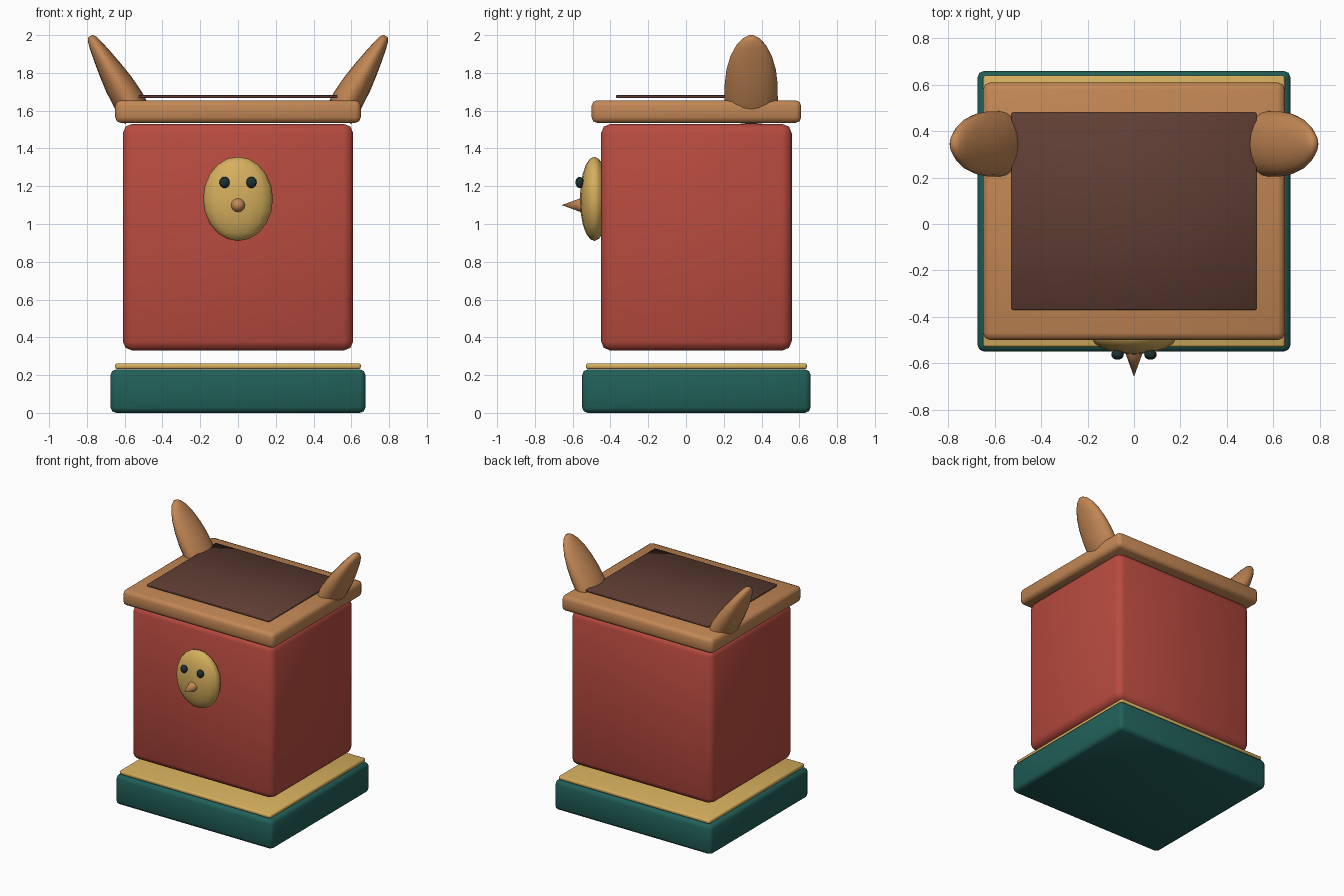
import bpy, bmesh, math
from mathutils import Vector

if "Cube" in bpy.data.objects:
    bpy.data.objects.remove(bpy.data.objects["Cube"])


def material(name, rgb):
    m = bpy.data.materials.new(name)
    m.diffuse_color = (*rgb, 1)
    m.use_nodes = True
    m.node_tree.nodes["Principled BSDF"].inputs["Base Color"].default_value = m.diffuse_color
    return m


RED = material("red", (0.48, 0.07, 0.05))
GREEN = material("green", (0.015, 0.115, 0.098))
GOLD = material("gold", (0.67, 0.43, 0.11))
TAN = material("tan", (0.54, 0.24, 0.09))
DARK = material("dark brown", (0.115, 0.048, 0.034))
BLACK = material("eye black", (0.012, 0.03, 0.03))


def finish(name, bm, mat):
    bmesh.ops.recalc_face_normals(bm, faces=bm.faces)
    for f in bm.faces:
        f.smooth = True
    me = bpy.data.meshes.new(name)
    bm.to_mesh(me)
    bm.free()
    me.materials.append(mat)
    ob = bpy.data.objects.new(name, me)
    bpy.context.collection.objects.link(ob)
    return ob


def slab(name, half_x, y0, y1, z0, z1, bevel, mat, segments=2):
    bm = bmesh.new()
    bmesh.ops.create_cube(bm, size=1)
    bmesh.ops.scale(bm, verts=bm.verts, vec=(2 * half_x, y1 - y0, z1 - z0))
    bmesh.ops.translate(bm, verts=bm.verts, vec=(0, (y0 + y1) / 2, (z0 + z1) / 2))
    ob = finish(name, bm, mat)
    mod = ob.modifiers.new("bevel", 'BEVEL')
    mod.width = bevel
    mod.segments = segments
    return ob


def ellipsoid(name, centre, radii, mat, seg=16, rings=10):
    bm = bmesh.new()
    bmesh.ops.create_uvsphere(bm, u_segments=seg, v_segments=rings, radius=1)
    bmesh.ops.scale(bm, verts=bm.verts, vec=radii)
    bmesh.ops.translate(bm, verts=bm.verts, vec=centre)
    return finish(name, bm, mat)


def ear(name, side):
    # tilted, flattened loft: (position along axis, half thickness, half width)
    base, tip = Vector((0.53, 0.345, 1.57)), Vector((0.782, 0.345, 1.995))
    axis = tip - base
    across = Vector((axis.z, 0, -axis.x)).normalized()
    rings = [(0, 0.08, 0.137), (0.2, 0.084, 0.141), (0.4, 0.078, 0.14),
             (0.58, 0.065, 0.131), (0.75, 0.05, 0.11), (0.88, 0.037, 0.08),
             (0.96, 0.026, 0.047), (1.0, 0.013, 0.016)]
    n = 20
    bm = bmesh.new()
    loops = []
    for t, a, b in rings:
        loop = []
        for i in range(n):
            w = 2 * math.pi * i / n
            p = base + axis * t + across * (a * math.cos(w))
            loop.append(bm.verts.new((side * p.x, p.y + b * math.sin(w), p.z)))
        loops.append(loop)
    for lo, hi in zip(loops, loops[1:]):
        for i in range(n):
            j = (i + 1) % n
            bm.faces.new((lo[i], lo[j], hi[j], hi[i]))
    bm.faces.new(loops[0])
    bm.faces.new(loops[-1])
    return finish(name, bm, TAN)


# Plinth, trim, floating body, rim and top panel
slab("base", 0.675, -0.55, 0.66, 0.0, 0.23, 0.03, GREEN)
slab("base_trim", 0.65, -0.53, 0.64, 0.232, 0.262, 0.01, GOLD)
slab("body", 0.61, -0.45, 0.56, 0.33, 1.53, 0.05, RED)
slab("rim", 0.65, -0.50, 0.61, 1.535, 1.655, 0.03, TAN)
slab("top_panel", 0.527, -0.37, 0.48, 1.667, 1.682, 0.003, DARK, 1)

# Face with eyes and beak
ellipsoid("face", (0, -0.485, 1.133), (0.185, 0.077, 0.223), GOLD)
for side, label in ((-1, "left"), (1, "right")):
    ellipsoid(label + "_eye", (side * 0.071, -0.563, 1.22), (0.027, 0.022, 0.03), BLACK)
    ear(label + "_ear", side)

bm = bmesh.new()
bmesh.ops.create_cone(bm, cap_ends=True, segments=16, radius1=0.04, radius2=0, depth=0.11)
for v in bm.verts:
    v.co = Vector((v.co.x, -0.603 - v.co.z, 1.10 + v.co.y))
beak = finish("beak", bm, TAN)
for f in beak.data.polygons:
    f.use_smooth = len(f.vertices) < 5
